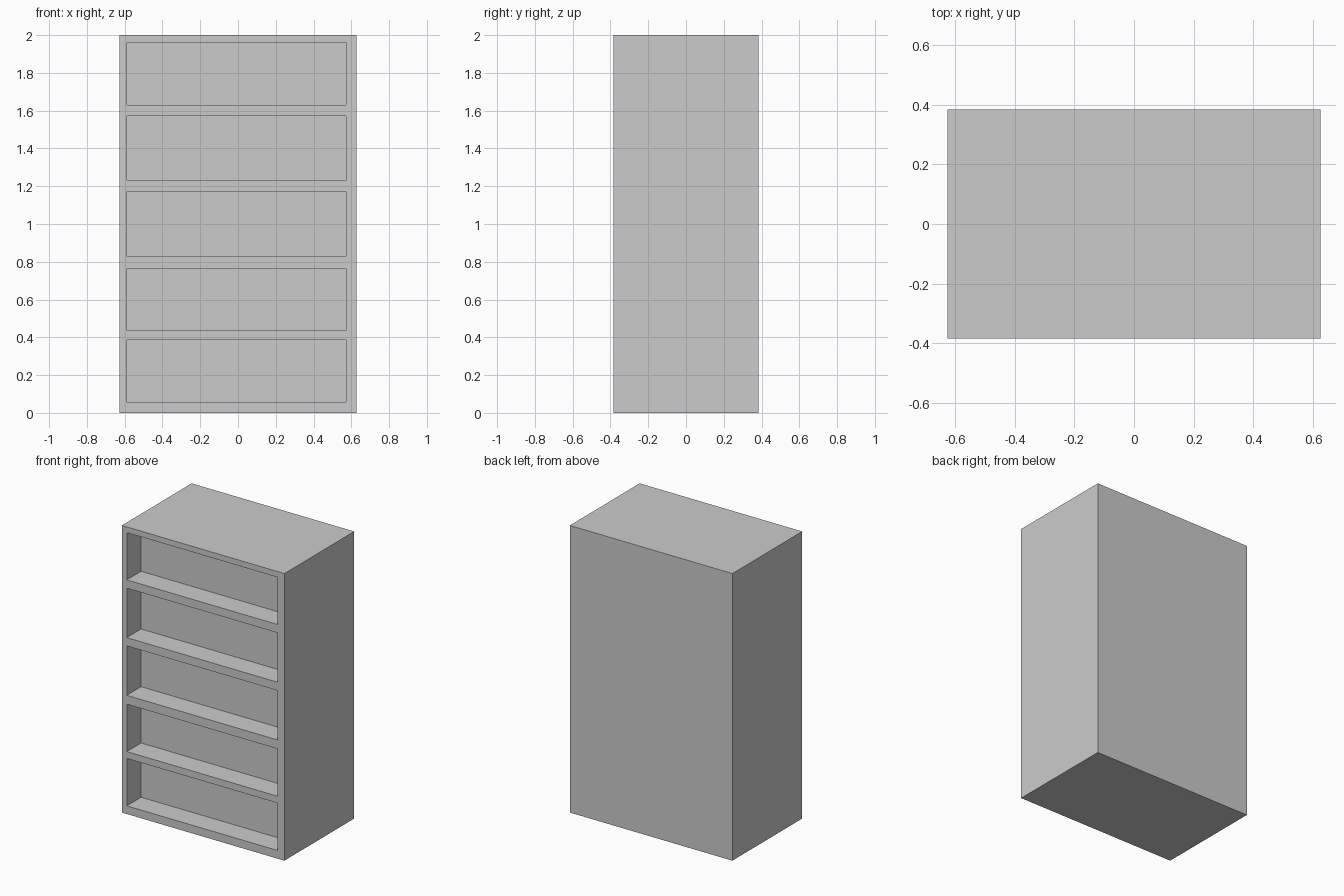
import bpy
import bmesh
from mathutils import Matrix, Vector

if "Cube" in bpy.data.objects:
    bpy.data.objects.remove(bpy.data.objects["Cube"])

W, D, H = 1.253, 0.768, 2.0        # overall cabinet size
LEFT, RIGHT = -0.588, 0.572        # opening sides (right post is wider)
DEPTH = 0.157                      # recess depth
BAYS = [(0.057, 0.387), (0.435, 0.765), (0.827, 1.171),
        (1.229, 1.573), (1.631, 1.96)]


def add_box(bm, lo, hi):
    lo, hi = Vector(lo), Vector(hi)
    size = hi - lo
    mat = Matrix.Translation((lo + hi) / 2) @ Matrix.Diagonal((*size, 1))
    bmesh.ops.create_cube(bm, size=1, matrix=mat)


def make_object(name, boxes):
    bm = bmesh.new()
    for lo, hi in boxes:
        add_box(bm, lo, hi)
    mesh = bpy.data.meshes.new(name)
    bm.to_mesh(mesh)
    bm.free()
    obj = bpy.data.objects.new(name, mesh)
    bpy.context.collection.objects.link(obj)
    return obj


# Solid cabinet body
cabinet = make_object("bookcase", [((-W / 2, -D / 2, 0), (W / 2, D / 2, H))])

# One cutter box per shelf bay, reaching out past the front face
cutter = make_object("shelf_bay_cutter", [
    ((LEFT, -D / 2 - 0.1, z0), (RIGHT, -D / 2 + DEPTH, z1)) for z0, z1 in BAYS])
cutter.hide_render = True
cutter.hide_set(True)

# Carve the shelf bays
carve = cabinet.modifiers.new("shelf_bays", 'BOOLEAN')
carve.operation = 'DIFFERENCE'
carve.solver = 'EXACT'
carve.object = cutter
